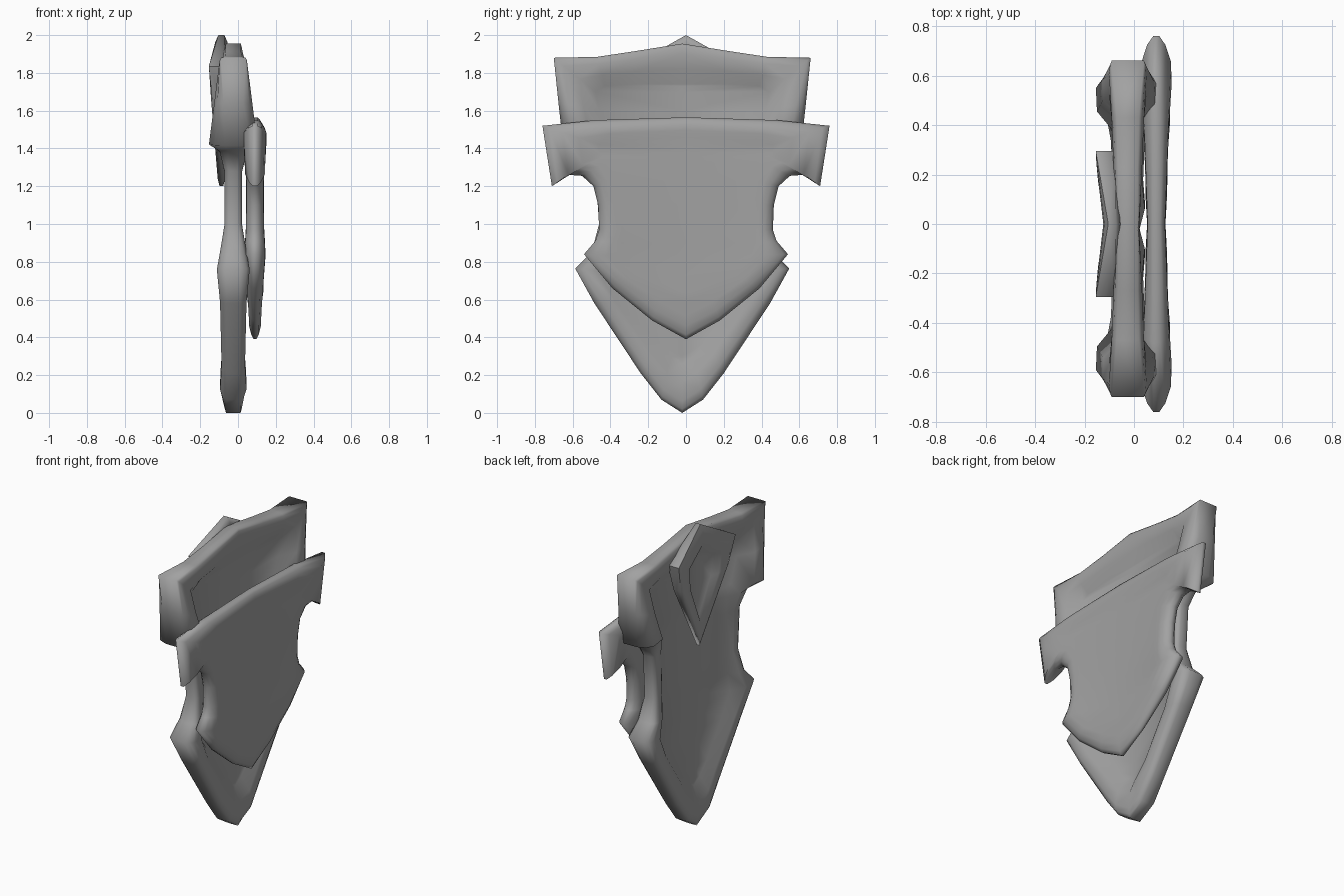
import bpy, bmesh, math
from mathutils import Matrix

cube = bpy.data.objects.get("Cube")
if cube:
    bpy.data.objects.remove(cube, do_unlink=True)

# single grey material
GREY = (0.36, 0.36, 0.36, 1.0)
mat = bpy.data.materials.new("mid grey")
mat.use_nodes = True
mat.diffuse_color = GREY
bsdf = mat.node_tree.nodes["Principled BSDF"]
bsdf.inputs["Base Color"].default_value = GREY
bsdf.inputs["Roughness"].default_value = 0.6


# plate with a raised rim, mirrored in y
# rows: outer y, outer z, inner y, inner z, half edge, half ridge
# rings: place from outer to inner outline, rise from edge to ridge
# middle, inner: half thickness at centre line and inner outline
def rimmed_plate(name, rows, rings, middle, inner, centre, bow=0.0):
    bm = bmesh.new()
    grid = []
    for oy, oz, iy, iz, edge, ridge in rows:
        side = [(0.0, iz, middle), (iy, iz, inner if iy > 0 else middle)]
        for t, rise in reversed(rings):
            side.append((oy + (iy - oy) * t, oz + (iz - oz) * t,
                         edge + (ridge - edge) * rise))
        side.append((oy, oz, edge))
        section = [(y, z, -h) for y, z, h in side] + side[::-1]
        grid.append([bm.verts.new((h + bow * y, y, z)) for y, z, h in section])
    for a, b in zip(grid, grid[1:]):
        for j in range(len(a) - 1):
            bm.faces.new((a[j], a[j + 1], b[j + 1], b[j]))
    bmesh.ops.mirror(bm, geom=bm.verts[:] + bm.edges[:] + bm.faces[:],
                     matrix=Matrix.Identity(4), merge_dist=0.0005, axis='Y')
    bmesh.ops.remove_doubles(bm, verts=bm.verts[:], dist=0.0005)
    bmesh.ops.dissolve_degenerate(bm, edges=bm.edges[:], dist=0.0005)
    bmesh.ops.recalc_face_normals(bm, faces=bm.faces[:])
    mesh = bpy.data.meshes.new(name)
    bm.to_mesh(mesh)
    bm.free()
    mesh.materials.append(mat)
    obj = bpy.data.objects.new(name, mesh)
    obj.location = (centre[0], centre[1], 0)
    bpy.context.collection.objects.link(obj)
    bpy.ops.object.select_all(action='DESELECT')
    obj.select_set(True)
    bpy.context.view_layer.objects.active = obj
    bpy.ops.object.shade_smooth_by_angle(angle=math.radians(72))


# main body with thick winged rim and sunken middle
rimmed_plate("shield_body", [
    (0.00, 1.955, 0.00, 1.74, 0.040, 0.046),
    (0.25, 1.915, 0.25, 1.74, 0.040, 0.058),
    (0.45, 1.885, 0.41, 1.73, 0.045, 0.065),
    (0.68, 1.880, 0.46, 1.70, 0.065, 0.076),
    (0.655, 1.64, 0.44, 1.60, 0.052, 0.102),
    (0.63, 1.415, 0.38, 1.44, 0.045, 0.129),
    (0.52, 1.39, 0.34, 1.37, 0.030, 0.072),
    (0.46, 1.28, 0.33, 1.26, 0.022, 0.046),
    (0.44, 1.00, 0.33, 1.00, 0.022, 0.046),
    (0.48, 0.85, 0.35, 0.86, 0.028, 0.070),
    (0.567, 0.765, 0.37, 0.74, 0.040, 0.087),
    (0.465, 0.58, 0.29, 0.60, 0.035, 0.070),
    (0.22, 0.21, 0.13, 0.38, 0.032, 0.062),
    (0.11, 0.07, 0.06, 0.30, 0.036, 0.070),
    (0.00, 0.00, 0.00, 0.26, 0.038, 0.048),
], rings=((0.08, 0.65), (0.24, 1.0), (0.62, 0.95)), middle=0.018, inner=0.020,
    centre=(-0.025, -0.02))

# pillowed plate over the +x face
rimmed_plate("front_plate", [
    (0.00, 1.565, 0.00, 1.46, 0.015, 0.036),
    (0.48, 1.550, 0.36, 1.44, 0.015, 0.052),
    (0.76, 1.520, 0.46, 1.42, 0.012, 0.062),
    (0.71, 1.200, 0.46, 1.38, 0.010, 0.054),
    (0.62, 1.260, 0.44, 1.36, 0.010, 0.052),
    (0.55, 1.255, 0.41, 1.33, 0.010, 0.050),
    (0.49, 1.200, 0.37, 1.23, 0.012, 0.047),
    (0.465, 1.10, 0.35, 1.10, 0.012, 0.047),
    (0.46, 0.97, 0.34, 0.97, 0.012, 0.049),
    (0.48, 0.91, 0.34, 0.90, 0.012, 0.053),
    (0.54, 0.84, 0.35, 0.83, 0.012, 0.056),
    (0.39, 0.66, 0.26, 0.73, 0.010, 0.046),
    (0.18, 0.49, 0.12, 0.64, 0.008, 0.036),
    (0.00, 0.39, 0.00, 0.59, 0.008, 0.032),
], rings=((0.12, 0.5), (0.35, 0.95), (0.65, 1.0)), middle=0.037, inner=0.044,
    centre=(0.09, 0.0))

# bowed crest with a sunken field on the -x face
rimmed_plate("back_crest", [
    (0.00, 2.00, 0.00, 1.82, 0.016, 0.036),
    (0.295, 1.835, 0.13, 1.76, 0.040, 0.042),
    (0.25, 1.66, 0.11, 1.62, 0.026, 0.036),
    (0.00, 1.20, 0.00, 1.40, 0.010, 0.022),
], rings=((0.2, 0.8), (0.45, 1.0), (0.75, 0.8)), middle=0.006, inner=0.006,
    centre=(-0.088, 0.0), bow=-0.09)
